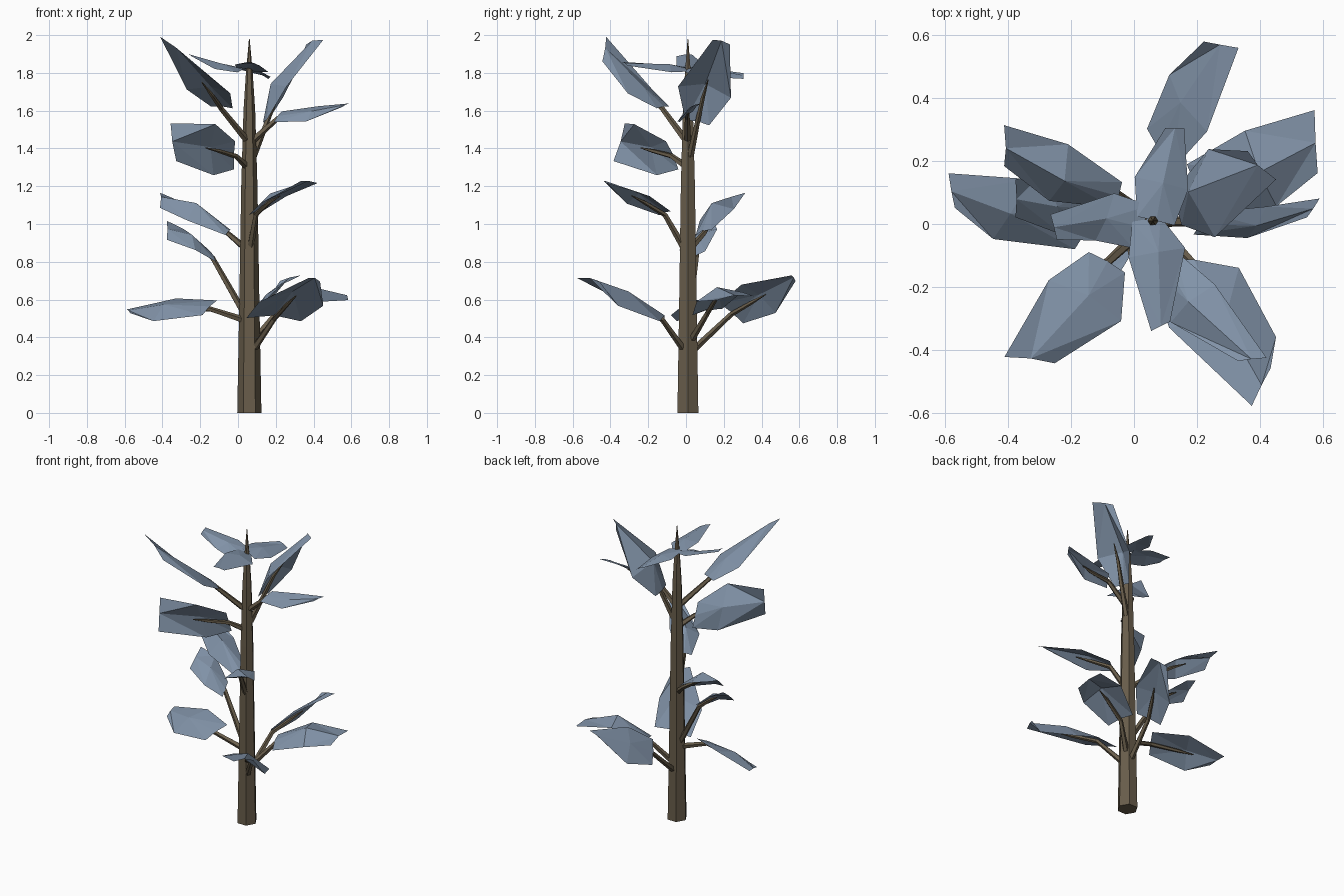
import bpy, bmesh, math
from mathutils import Vector

cube = bpy.data.objects.get("Cube")
if cube:
    bpy.data.objects.remove(cube, do_unlink=True)


def make_material(name, colour):
    mat = bpy.data.materials.new(name)
    mat.use_nodes = True
    mat.diffuse_color = (*colour, 1)
    bsdf = mat.node_tree.nodes["Principled BSDF"]
    bsdf.inputs["Base Color"].default_value = (*colour, 1)
    bsdf.inputs["Roughness"].default_value = 0.9
    return mat


bark = make_material("brown bark", (0.14, 0.11, 0.07))
foliage = make_material("blue grey leaf", (0.22, 0.29, 0.39))


def add_object(name, bm, mat):
    mesh = bpy.data.meshes.new(name)
    bm.to_mesh(mesh)
    bm.free()
    mesh.materials.append(mat)
    obj = bpy.data.objects.new(name, mesh)
    bpy.context.collection.objects.link(obj)


def tube(name, points, radii, sides):
    """Tapered faceted tube along a path."""
    bm = bmesh.new()
    rings = []
    for i, point in enumerate(points):
        along = points[min(i + 1, len(points) - 1)] - points[max(i - 1, 0)]
        turn = Vector((0, 0, 1)).rotation_difference(along.normalized())
        ring = []
        for k in range(sides):
            a = math.tau * k / sides
            offset = Vector((math.cos(a), math.sin(a), 0)) * radii[i]
            ring.append(bm.verts.new(point + turn @ offset))
        rings.append(ring)
    for low, high in zip(rings, rings[1:]):
        for k in range(sides):
            n = (k + 1) % sides
            bm.faces.new((low[k], low[n], high[n], high[k]))
    bm.faces.new(rings[0][::-1])
    bm.faces.new(rings[-1])
    add_object(name, bm, bark)


def leaf(name, base, mid, tip, side, tip_side, stem_height=None,
         base_width=0.5, crease=0.25):
    """Creased leaf blade with three cross rows, and the stem that carries it."""
    base, mid, tip, side, tip_side = map(
        Vector, (base, mid, tip, side, tip_side))
    normal = side.cross(tip - base).normalized()
    if normal.z < 0:
        normal = -normal
    bm = bmesh.new()
    rows = []
    # the middle row is creased most, the ends lie nearly flat
    for centre, half, bend in ((base, side * base_width, 0.4),
                               (mid, side, 1), (tip, tip_side, 0.4)):
        lift = normal * half.length * crease * bend / 2
        rows.append([bm.verts.new(p) for p in (
            centre - half - lift, centre + lift, centre + half - lift)])
    for near, far in zip(rows, rows[1:]):
        for k in range(2):
            a, b, c, d = near[k], near[k + 1], far[k + 1], far[k]
            # split each panel towards the central rib
            tris = ((a, b, d), (b, c, d)) if k else ((a, b, c), (a, c, d))
            for tri in tris:
                bm.faces.new(tri[::-1])
    bmesh.ops.recalc_face_normals(bm, faces=bm.faces)
    add_object(name + "_leaf", bm, foliage)

    if stem_height is not None:
        root = Vector((TRUNK_X, TRUNK_Y, stem_height))
        reach = (base - root).to_2d().normalized() * 0.025
        root += Vector((reach.x, reach.y, 0))
        under = normal * 0.012
        path = [root, base - under, base.lerp(mid, 0.75) - under,
                mid.lerp(tip, 0.2) - under]
        tube(name + "_stem", path, (0.019, 0.014, 0.011, 0.003), 5)


# trunk
TRUNK_X, TRUNK_Y = 0.06, 0.01
trunk_profile = ((0, 0.064), (0.6, 0.053), (1.2, 0.043), (1.6, 0.031),
                 (1.8, 0.018), (1.98, 0.002))
tube("trunk", [Vector((TRUNK_X, TRUNK_Y, z)) for z, r in trunk_profile],
     [r for z, r in trunk_profile], 6)

# lower leaves
leaf("low_right", (-.15, -.02, .56), (-.39, .04, .56), (-.58, .105, .54),
     (.06, .095, .06), (-.01, .055, .01), .49, .65)
leaf("low_front", (.19, -.12, .505), (.285, -.325, .61), (.405, -.515, .71),
     (.17, -.015, -.01), (.03, .06, -.01), .33, .85, .45)
leaf("low_back", (.08, .24, .53), (.16, .385, .615), (.275, .57, .715),
     (.06, -.09, .075), (.055, -.01, .015), .33, .7)
leaf("low_left", (.2, .11, .54), (.4, .17, .64), (.578, .26, .615),
     (-.05, .12, .025), (-.005, .1, .01), .38, .65, .4)

# middle leaves
leaf("mid_right", (-.13, .05, .83), (-.25, .06, .93), (-.375, .08, .97),
     (-.03, .1, .055), (0, .06, .05), .52)
leaf("mid_back_right", (-.05, .09, .96), (-.23, .15, 1.08), (-.41, .245, 1.135),
     (.03, .09, .03), (0, .065, .04), .87, .45, .7)
leaf("mid_front_left", (.09, -.11, 1.06), (.18, -.25, 1.145),
     (.375, -.43, 1.225), (.07, .06, .02), (.045, .005, -.005), .88, .5, .4)

# upper leaves
leaf("high_front_right", (-.02, -.07, 1.365), (-.135, -.2, 1.4),
     (-.345, -.35, 1.435), (.005, -.06, .135), (-.015, .03, .1), 1.31, .55)
leaf("high_front", (-.085, -.12, 1.62), (-.15, -.235, 1.715),
     (-.33, -.43, 1.93), (.115, -.065, -.01), (.08, -.01, -.065), 1.45)
leaf("high_left", (.14, .06, 1.54), (.21, .1, 1.72), (.4, .187, 1.967),
     (.01, -.14, .03), (.045, -.045, .012), 1.36, .45, .6)
leaf("high_side", (.21, 0, 1.57), (.39, 0, 1.59), (.57, .05, 1.63),
     (.03, .05, .04), (.02, .03, .01), 1.45, .7)

# crown leaves
leaf("crown_right", (.025, -.01, 1.815), (-.09, .02, 1.84),
     (-.255, -.01, 1.895), (.03, .075, .01), (-.01, .04, .005), None, .9)
leaf("crown_front", (.04, .015, 1.82), (.075, -.09, 1.835),
     (.085, -.325, 1.85), (.09, .015, -.02), (.03, .015, -.01))
leaf("crown_back", (.07, .01, 1.82), (.09, .13, 1.81), (.13, .305, 1.785),
     (.085, -.02, -.02), (.03, 0, -.015), None, .7)
